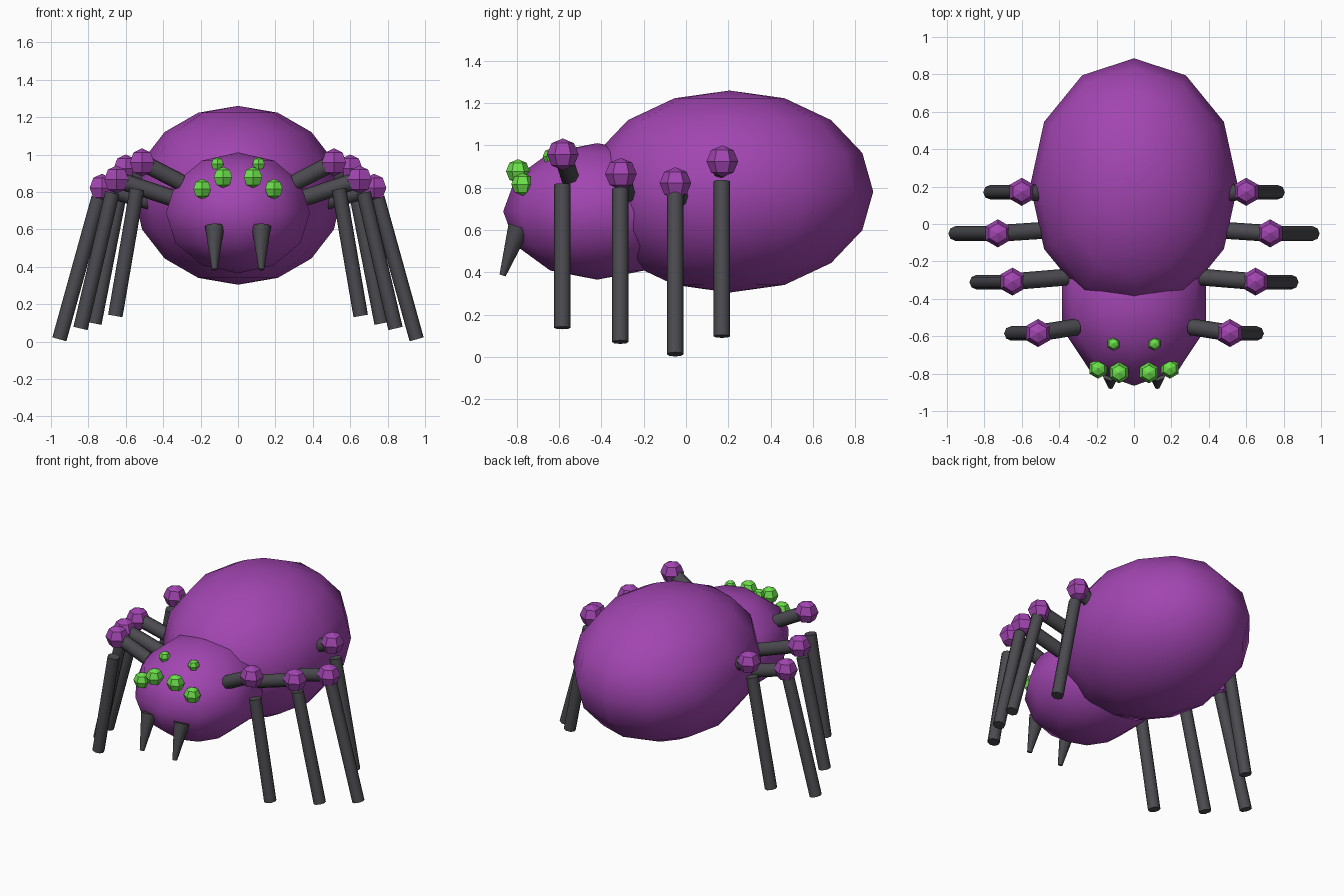
import bpy
from mathutils import Vector

if "Cube" in bpy.data.objects:
    bpy.data.objects.remove(bpy.data.objects["Cube"])


def material(name, rgb):
    m = bpy.data.materials.new(name)
    m.diffuse_color = (*rgb, 1)
    m.use_nodes = True
    m.node_tree.nodes["Principled BSDF"].inputs["Base Color"].default_value = m.diffuse_color
    return m


purple = material("purple", (0.36, 0.06, 0.44))
green = material("green", (0.15, 0.75, 0.07))
dark = material("dark_grey", (0.07, 0.07, 0.08))


def ball(name, loc, scale, segments, rings, mat, smooth=False):
    bpy.ops.mesh.primitive_uv_sphere_add(segments=segments, ring_count=rings, radius=1, location=loc)
    ob = bpy.context.object
    ob.name = name
    ob.scale = scale
    bpy.ops.object.transform_apply(location=False, rotation=False, scale=True)
    if smooth:
        bpy.ops.object.shade_smooth()
    ob.data.materials.append(mat)


def rod(name, a, b, r1, r2, sides=8):
    a, b = Vector(a), Vector(b)
    d = b - a
    bpy.ops.mesh.primitive_cone_add(vertices=sides, radius1=r1, radius2=r2, depth=d.length,
                                    location=(a + b) / 2,
                                    rotation=d.to_track_quat('Z', 'Y').to_euler())
    ob = bpy.context.object
    ob.name = name
    bpy.ops.object.shade_smooth_by_angle(angle=0.87)
    ob.data.materials.append(dark)


# Body
ball("abdomen", (0, 0.206, 0.782), (0.555, 0.68, 0.478), 12, 8, purple, True)
ball("head", (0, -0.42, 0.688), (0.405, 0.445, 0.323), 10, 6, purple, True)

# Eyes: x, y, z, radius
eyes = {"inner_eye": (0.08, -0.795, 0.878, 0.057),
        "outer_eye": (0.192, -0.773, 0.816, 0.054),
        "upper_eye": (0.11, -0.64, 0.948, 0.038)}

# Legs: hip, knee, shin top, foot
legs = [
    ((0.305, -0.55, 0.85), (0.513, -0.583, 0.958), (0.54, -0.585, 0.815), (0.656, -0.585, 0.137)),
    ((0.36, -0.284, 0.77), (0.65, -0.308, 0.866), (0.672, -0.311, 0.795), (0.842, -0.311, 0.07)),
    ((0.42, -0.03, 0.735), (0.728, -0.05, 0.822), (0.745, -0.051, 0.77), (0.955, -0.051, 0.012)),
    ((0.45, 0.165, 0.86), (0.6, 0.172, 0.925), (0.625, 0.17, 0.83), (0.768, 0.17, 0.097)),
]

for label, s in (("left", -1), ("right", 1)):
    for name, (x, y, z, r) in eyes.items():
        ball(f"{label}_{name}", (s * x, y, z), (r, r, r), 6, 4, green)
    # Fangs
    rod(f"{label}_fang", (s * 0.125, -0.79, 0.615), (s * 0.125, -0.868, 0.385), 0.052, 0.015)
    for i, points in enumerate(legs, 1):
        hip, knee, top, foot = [(s * x, y, z) for x, y, z in points]
        rod(f"{label}_thigh_{i}", hip, knee, 0.045, 0.045)
        ball(f"{label}_knee_{i}", knee, (0.075,) * 3, 6, 4, purple)
        rod(f"{label}_shin_{i}", top, foot, 0.039, 0.039)
